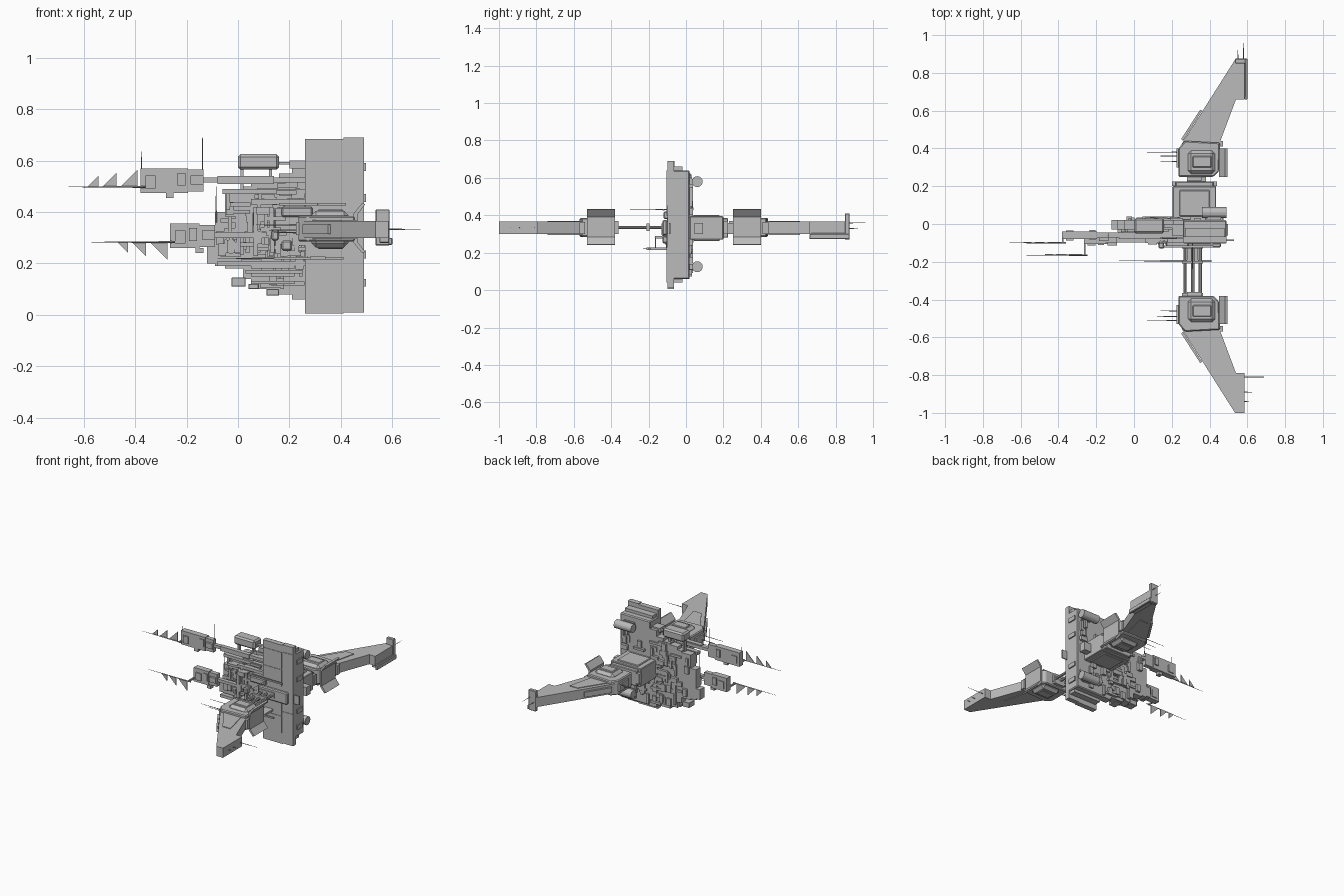
import bpy, bmesh, random
from mathutils import Vector, Matrix

cube = bpy.data.objects.get("Cube")
if cube:
    bpy.data.objects.remove(cube, do_unlink=True)

random.seed(7)
grey = bpy.data.materials.new("hull grey")
grey.use_nodes = True
COLOUR = (0.5, 0.5, 0.5, 1)
grey.diffuse_color = COLOUR
grey.node_tree.nodes["Principled BSDF"].inputs["Base Color"].default_value = COLOUR


def finish(name, bm, bevel=0):
    bmesh.ops.recalc_face_normals(bm, faces=bm.faces)
    mesh = bpy.data.meshes.new(name)
    bm.to_mesh(mesh)
    bm.free()
    mesh.materials.append(grey)
    obj = bpy.data.objects.new(name, mesh)
    bpy.context.scene.collection.objects.link(obj)
    if bevel:
        mod = obj.modifiers.new("chamfer", "BEVEL")
        mod.width, mod.segments = bevel, 1
    return obj


def add_box(bm, x0, x1, y0, y1, z0, z1):
    size = Matrix.Diagonal((x1 - x0, abs(y1 - y0), z1 - z0, 1))
    place = Matrix.Translation(((x0 + x1) / 2, (y0 + y1) / 2, (z0 + z1) / 2))
    bmesh.ops.create_cube(bm, size=1, matrix=place @ size)


def boxes(name, items, bevel=0):
    bm = bmesh.new()
    for item in items:
        add_box(bm, *item)
    return finish(name, bm, bevel)


def prism(name, points, direction, bevel=0):
    """Extrude a flat outline along a direction."""
    bm = bmesh.new()
    face = bm.faces.new([bm.verts.new(p) for p in points])
    out = bmesh.ops.extrude_face_region(bm, geom=[face])
    moved = [v for v in out["geom"] if isinstance(v, bmesh.types.BMVert)]
    bmesh.ops.translate(bm, verts=moved, vec=direction)
    # Close the starting side if the extrusion removed it
    bmesh.ops.holes_fill(bm, edges=[e for e in bm.edges if e.is_boundary])
    return finish(name, bm, bevel)


def rod(name, start, end, radius, sides=8, tip=None):
    a, b = Vector(start), Vector(end)
    turn = (b - a).to_track_quat("Z", "Y").to_matrix().to_4x4()
    bm = bmesh.new()
    bmesh.ops.create_cone(bm, cap_ends=True, segments=sides, radius1=radius,
                          radius2=radius if tip is None else tip,
                          depth=(b - a).length,
                          matrix=Matrix.Translation((a + b) / 2) @ turn)
    return finish(name, bm)


def needle(name, start, end):
    rod(name, start, end, 0.003, 4, 0.001)


# Stepped hull plate, as (x, z) steps
STEPS = [(-.12, -.09, .2, .27), (-.09, -.05, .19, .4), (-.05, .02, .18, .49),
         (.02, .05, .14, .5), (.05, .11, .1, .52), (.11, .16, .08, .53),
         (.16, .21, .08, .55), (.21, .27, .06, .59)]
boxes("hull_plate", [(x0, x1, -.03, .02, z0, z1) for x0, x1, z0, z1 in STEPS])

# Rear engine slab with side flanges
boxes("rear_slab", [(.26, .49, -.1, .02, .06, .64)], .006)
boxes("slab_flanges", [(.26, .41, -.1, -.065, .005, .685),
                       (.41, .49, -.1, -.065, .01, .69),
                       (.27, .48, -.1, -.02, .04, .66)])
boxes("slab_seams", [(.265, .405, -.103, -.1, z, z + .115) for z in (.08, .2, .4, .52)]
      + [(.415, .487, -.103, -.1, z, z + .19) for z in (.04, .45)]
      + [(.49, .498, -.06, 0, z, z + .03) for z in (.11, .22, .44, .56)])


# Surface clutter on both faces of the plate and on the slab back
def clutter(name, base, sign, deepest, count, areas):
    bm = bmesh.new()
    for _ in range(count):
        x0, x1, z0, z1 = random.choice(areas)
        long, tall = random.choice([(.08, .015), (.03, .05), (.05, .03), (.015, .07)])
        x = random.uniform(x0, max(x0, x1 - long))
        z = random.uniform(z0, max(z0, z1 - tall))
        deep = random.uniform(.006, deepest) * sign
        ys = sorted((base, base + deep))
        add_box(bm, x, x + long, *ys, z, z + tall)
    finish(name, bm)


inner = [(-.05, .26, .19, .48), (.05, .26, .1, .5), (.12, .26, .09, .54)]
clutter("front_clutter", -.03, -1, .05, 90, inner)
clutter("back_clutter", .02, 1, .02, 90, inner + [(.26, .48, .07, .62)])
clutter("edge_clutter", -.03, -1, .02, 14, [(-.09, .05, .2, .4)])
clutter("machinery_clutter", -.06, -1, .05, 30, [(.05, .28, .22, .43)])

# Central front machinery: open frames around a sloped housing
boxes("machinery_frames", [(x, x + .018, -.1, -.03, .23, .42) for x in (.06, .12, .22)]
      + [(.06, .3, -.09, -.06, z, z + .015) for z in (.25, .32, .4)]
      + [(.05, .22, -.08, -.06, z, z + .012) for z in (.12, .15, .18)])
boxes("turrets", [(.13, .16, -.13, -.09, .29, .33), (.17, .21, -.125, -.09, .25, .29),
                  (.17, .29, -.12, -.09, .38, .42), (.24, .46, -.125, -.1, .295, .375)], .006)
housing = [(.13, .24, -.06), (.23, .27, -.06), (.23, .38, -.06), (.13, .41, -.06)]
prism("sloped_housing", [(x, y, z) for x, z, y in housing], (.015, -.035, 0))
boxes("side_rails", [(-.06, .26, -.07, -.04, .47, .49), (.05, .3, -.08, -.05, .43, .45),
                     (-.08, .3, -.08, -.05, .19, .21), (.03, .25, -.09, -.07, .16, .175),
                     (-.08, .14, -.08, -.05, .51, .54), (.1, .28, -.07, -.04, .52, .535)])
boxes("lower_box", [(-.025, .03, -.06, 0, .11, .145), (.04, .08, -.05, 0, .1, .12),
                    (.11, .16, -.06, .01, .075, .1)], .002)

# Upper pod with struts
boxes("upper_pod", [(0, .16, -.05, .03, .565, .625)], .01)
boxes("pod_struts", [(x, x + .012, -.02, 0, .48, .58) for x in (.01, .12)]
      + [(.15, .3, -.02, 0, .585, .595), (.2, .27, -.06, 0, .57, .6)])

# Rear cylinders behind the slab
for z in (.125, .58):
    rod("rear_cylinder", (.36, .06, z), (.49, .06, z), .029, 16)
    boxes("cylinder_mount", [(.39, .46, .01, .05, z - .015, z + .015)])


# Forward guns with blade fins
def gun(name, x0, x1, y, z0, z1, spine_y, spine_z, tip_x, up):
    mid = (z0 + z1) / 2
    boxes(name + "_body", [(x0, x1 - .06, y - .02, y + .02, z0, z1),
                           (x1 - .06, x1, y - .015, y + .015, z0 + .005, z1 - .005)])
    boxes(name + "_details", [(x0 + .1, x0 + .13, y - .02, y + .01, z0 - .02, z0),
                              (x0 + .02, x0 + .06, y - .028, y + .026, mid - .03, mid + .02),
                              (x1 - .1, x1 - .07, y - .026, y + .028, mid - .02, mid + .03),
                              (x1 - .05, x1, y - .03, y, mid - .015, mid + .02),
                              (x1, .26, y - .012, y + .015, mid - .008, mid + .012),
                              (x0, x0 + .008, spine_y, y, spine_z - .006, spine_z + .006)])
    rod(name + "_spine", (x0 + .02, spine_y, spine_z), (tip_x, spine_y, spine_z), .004, 4, .001)
    right = x0 - .01
    for size in (.068, .055, .042):
        corners = [(right, spine_y, spine_z), (right, spine_y, spine_z + up * size),
                   (right - size * .5, spine_y, spine_z + up * size * .5),
                   (right - size, spine_y, spine_z)]
        prism(name + "_fin", corners, (0, .005, 0))
        right -= size + .015


gun("upper_gun", -.38, -.135, -.06, .475, .57, -.1, .498, -.66, 1)
gun("lower_gun", -.265, -.09, -.085, .26, .355, -.165, .283, -.57, -1)
needle("gun_antenna", (-.375, -.07, .5), (-.375, -.07, .635))
needle("gun_antenna", (-.138, -.06, .54), (-.138, -.06, .69))
needle("hull_antenna", (-.085, -.03, .36), (-.085, -.03, .5))

# Offset barrels in front of the hull
boxes("long_barrel", [(.14, .41, -.2, -.19, .215, .225), (.28, .34, -.21, -.09, .215, .228)])
needle("long_barrel_tip", (.14, -.195, .22), (-.08, -.195, .22))
boxes("short_barrel", [(.16, .42, -.125, -.115, .425, .435)])
needle("front_antenna", (.31, -.1, .43), (.31, -.3, .43))
needle("front_antenna", (.27, -.1, .225), (.27, -.24, .225))
boxes("keel_blade", [(.4, .53, -.09, -.083, .3, .36)])

# Necks carrying the wings
boxes("back_neck", [(.205, .435, .02, .2, .27, .395), (.22, .42, .19, .225, .28, .385),
                    (.24, .4, .04, .18, .262, .402)], .004)
boxes("back_neck_trim", [(.2, .44, .2, .225, .3, .37), (.37, .49, .045, .09, .3, .36),
                         (.28, .38, .22, .26, .3, .36)])
for x in (.27, .31, .35):
    rod("front_neck_rod", (x, -.09, .335), (x, -.39, .335), .009)
boxes("front_neck_collars", [(.255, .365, y, y + .015, .315, .355) for y in (-.38, -.21, -.13)])


# Wing, engine block and curved dish, repeated on both sides
def wing(side):
    shift = 0 if side > 0 else -.13

    def at(v):
        return side * v + shift

    def part(name, items, bevel=0):
        boxes(name, [(a, b, *sorted((at(c), at(d))), e, f) for a, b, c, d, e, f in items], bevel)

    def slab(name, outline, z, height, bevel=0):
        prism(name, [(x, at(v), z) for x, v in outline], (0, 0, height), bevel)

    slab("wing_blade", [(.25, .42), (.535, .87), (.585, .87), (.585, .66), (.54, .66),
                        (.45, .42)], .3, .066)
    slab("wing_panel", [(.29, .44), (.4, .61), (.46, .61), (.42, .44)], .296, .074)
    slab("wing_edge_strip", [(.25, .45), (.35, .605), (.36, .6), (.26, .44)], .315, .036)
    slab("engine_block", [(.235, .25), (.42, .25), (.45, .28), (.455, .43), (.27, .44),
                          (.235, .4)], .285, .1, .006)
    part("engine_cover", [(.285, .43, .265, .39, .262, .405)], .018)
    part("cover_rib", [(.31, .41, .3, .36, .257, .41)], .004)
    part("dish_axle", [(.42, .46, .31, .34, .315, .355)])
    part("root_clamps", [(.225, .25, .3, .4, .31, .36), (.44, .47, .41, .44, .3, .365),
                         (.28, .36, .23, .26, .3, .37)])
    # Dish facing the rear, with flared upper and lower lips
    dish = [(.45, .28), (.483, .24), (.495, .245), (.464, .285),
            (.464, .39), (.495, .43), (.483, .435), (.45, .395)]
    prism("rear_dish", [(x, at(.25), z) for x, z in dish], (0, side * .15, 0))
    for v, z, x in ((.38, .35, .07), (.36, .33, .12), (.33, .32, .14)):
        needle("root_antenna", (.24, at(v), z), (x, at(v), z))


for side in (1, -1):
    wing(side)

# Wing tip fittings
boxes("back_tip_fin", [(.535, .59, .85, .875, .27, .41), (.585, .6, .66, .875, .272, .3),
                       (.55, .59, .67, .87, .28, .305)], .003)
needle("back_tip_antenna", (.58, .87, .36), (.58, .96, .36))
needle("back_tip_antenna", (.55, .87, .33), (.55, .92, .33))
for y, x in ((-.81, .71), (-.89, .625), (-.94, .61)):
    needle("front_tip_antenna", (.57, y, .333), (x, y, .333))
